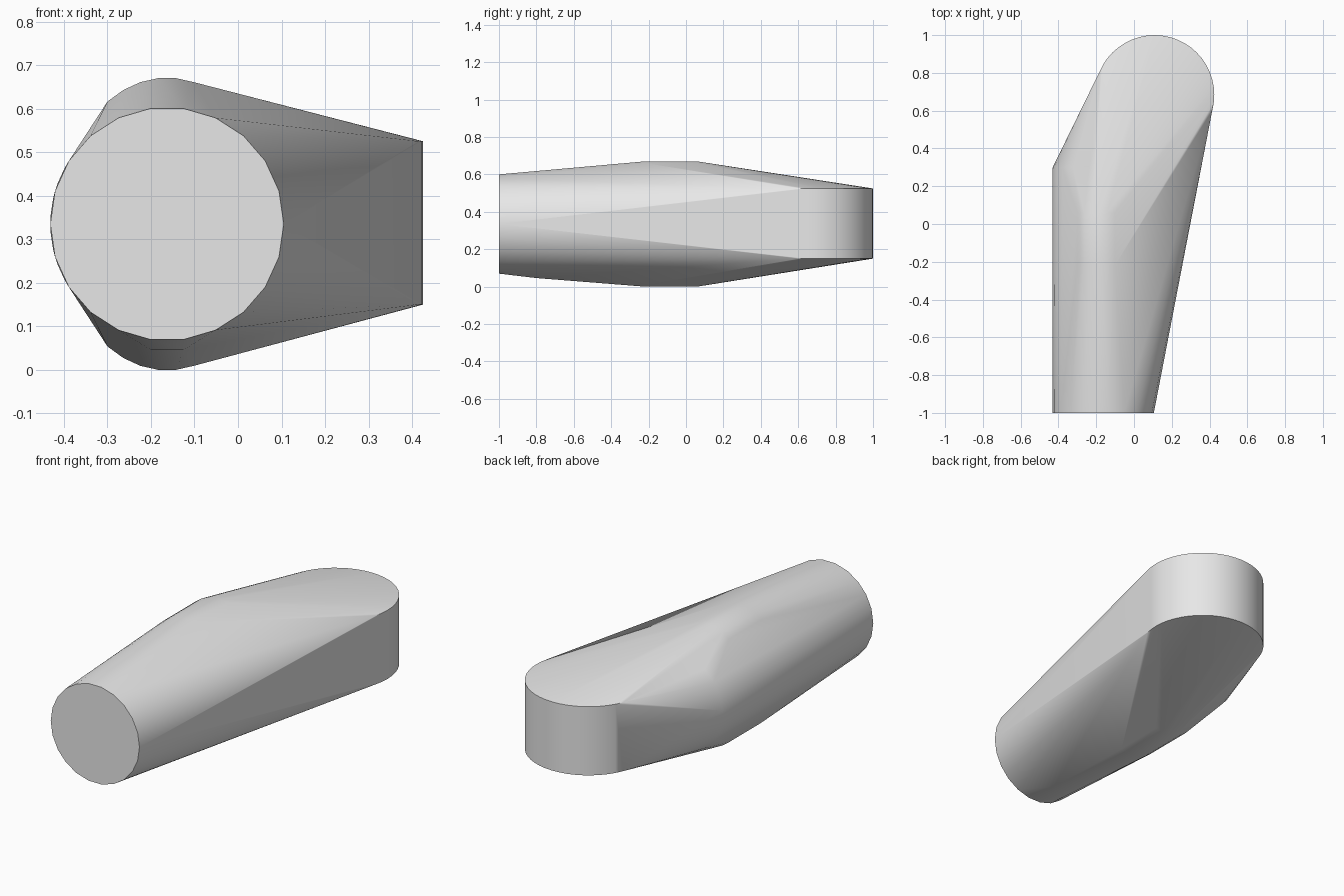
import bpy, bmesh, math

cube = bpy.data.objects.get("Cube")
if cube:
    bpy.data.objects.remove(cube, do_unlink=True)

MID_Z = 0.335      # height of the long axis
AXIS_X = -0.163    # sideways position of the long axis


def upright_ring(y, rx, rz, sides):
    """Ring in the xz plane with a flat edge at the top and bottom."""
    pts = []
    for i in range(sides):
        a = 2 * math.pi * (i + 0.5) / sides
        pts.append((AXIS_X + rx * math.sin(a), y, MID_Z + rz * math.cos(a)))
    return pts


def flat_ring(x, y, z, r, sides):
    """Ring lying in the xy plane."""
    return [(x + r * math.cos(2 * math.pi * i / sides),
             y + r * math.sin(2 * math.pi * i / sides), z) for i in range(sides)]


def crown(y):
    """Upper and lower arcs of the swollen middle section."""
    return [p for p in upright_ring(y, 0.25, 0.336, 38) if abs(p[2] - MID_Z) > 0.27]


# Cross-sections that the tapered body is stretched over
sections = []
sections += upright_ring(-1.0, 0.268, 0.268, 22)          # round front end
sections += upright_ring(0.30, 0.268, 0.268, 44)          # shoulder on the side
sections += crown(-0.22) + crown(0.06)                    # swollen middle
sections += [(-0.20, -0.8, 0.046), (-0.125, -0.8, 0.046)]  # slight belly
for z in (0.15, 0.525):                                   # rounded back end
    sections += flat_ring(0.109, 0.684, z, 0.316, 48)

# Skin the sections with a convex hull
bm = bmesh.new()
for p in sections:
    bm.verts.new(p)
bmesh.ops.convex_hull(bm, input=bm.verts[:], use_existing_faces=False)
bmesh.ops.delete(bm, geom=[v for v in bm.verts if not v.link_faces], context='VERTS')
bmesh.ops.dissolve_limit(bm, angle_limit=math.radians(0.2),
                         verts=bm.verts[:], edges=bm.edges[:])
bmesh.ops.recalc_face_normals(bm, faces=bm.faces[:])
mesh = bpy.data.meshes.new("tapered_body")
bm.to_mesh(mesh)
bm.free()

body = bpy.data.objects.new("tapered_body", mesh)
bpy.context.collection.objects.link(body)

# Plain grey material
grey = bpy.data.materials.new("light_grey")
grey.use_nodes = True
colour = (0.8, 0.8, 0.8, 1.0)
grey.diffuse_color = colour
grey.node_tree.nodes["Principled BSDF"].inputs["Base Color"].default_value = colour
mesh.materials.append(grey)

# Smooth sides with crisp end rims
bpy.ops.object.select_all(action='DESELECT')
body.select_set(True)
bpy.context.view_layer.objects.active = body
bpy.ops.object.shade_smooth_by_angle(angle=math.radians(30))
